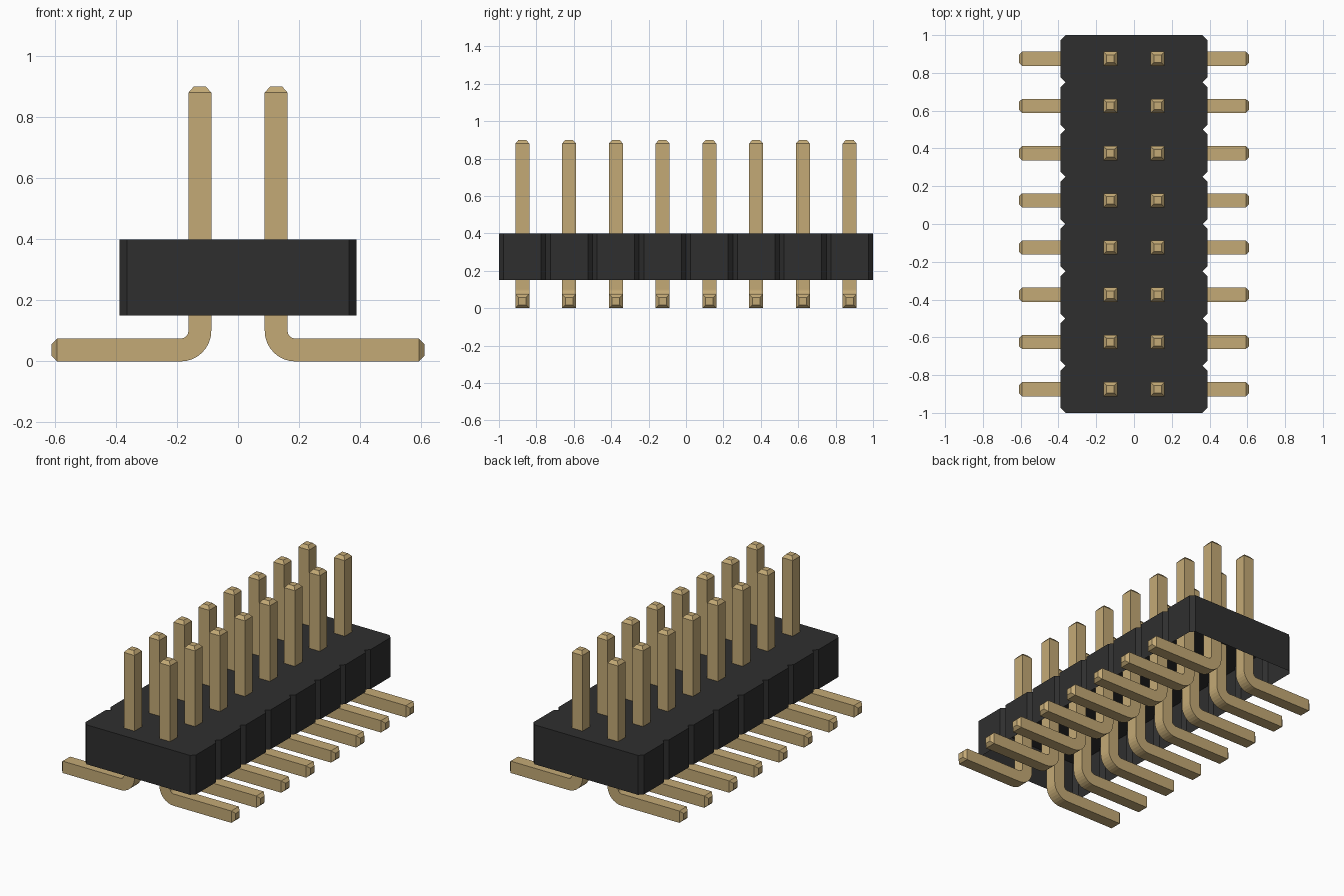
import bpy, bmesh, math

cube = bpy.data.objects.get("Cube")
if cube:
    bpy.data.objects.remove(cube, do_unlink=True)

PITCH, COUNT = 0.25, 8
HALF_X, HALF_Y = 0.388, 1.0
Z_LOW, Z_HIGH = 0.15, 0.4
CHAMFER = 0.025


def material(name, rgb):
    mat = bpy.data.materials.new(name)
    mat.use_nodes = True
    mat.diffuse_color = (*rgb, 1)
    mat.node_tree.nodes["Principled BSDF"].inputs["Base Color"].default_value = (*rgb, 1)
    return mat


def mesh_from(bm, name, mat):
    bmesh.ops.recalc_face_normals(bm, faces=bm.faces)
    mesh = bpy.data.meshes.new(name)
    bm.to_mesh(mesh)
    bm.free()
    mesh.materials.append(mat)
    return mesh


def add_object(name, mesh):
    obj = bpy.data.objects.new(name, mesh)
    bpy.context.collection.objects.link(obj)
    return obj


black = material("black plastic", (0.028, 0.028, 0.028))
gold = material("gold metal", (0.55, 0.40, 0.18))

# Housing: notched outline raised into a shell that is open underneath
side = []
for i in range(COUNT):
    y = -HALF_Y + i * PITCH
    side += [(HALF_X - CHAMFER, y), (HALF_X, y + CHAMFER), (HALF_X, y + PITCH - CHAMFER)]
side.append((HALF_X - CHAMFER, HALF_Y))
outline = side + [(-x, -y) for x, y in side]

bm = bmesh.new()
top = bm.faces.new([bm.verts.new((x, y, Z_HIGH)) for x, y in outline])
walls = bmesh.ops.extrude_edge_only(bm, edges=list(top.edges))
for v in walls["geom"]:
    if isinstance(v, bmesh.types.BMVert):
        v.co.z = Z_LOW
bmesh.ops.recalc_face_normals(bm, faces=bm.faces)
if top.normal.z < 0:
    bmesh.ops.reverse_faces(bm, faces=bm.faces)
mesh = bpy.data.meshes.new("housing")
bm.to_mesh(mesh)
bm.free()
mesh.materials.append(black)
add_object("housing", mesh)

# Pin: square section swept down, round the bend and out to the foot
HALF, TIP = 0.0375, 0.02
BEND, ROW_X = 0.0625, 0.125
path = [(ROW_X, 0.9, 180, TIP), (ROW_X, 0.88, 180, HALF)]  # x, z, angle, half width
for i in range(9):
    deg = 180 + 90 * i / 8
    a = math.radians(deg)
    path.append((ROW_X + BEND + BEND * math.cos(a), HALF + BEND + BEND * math.sin(a), deg, HALF))
path += [(0.592, HALF, 270, HALF), (0.61, HALF, 270, TIP)]

bm = bmesh.new()
rings = []
for x, z, deg, h in path:
    nx, nz = math.cos(math.radians(deg)), math.sin(math.radians(deg))
    rings.append([bm.verts.new((x + s * h * nx, t * h, z + s * h * nz))
                  for s, t in ((-1, -1), (1, -1), (1, 1), (-1, 1))])
for a, b in zip(rings, rings[1:]):
    for k in range(4):
        j = (k + 1) % 4
        bm.faces.new((a[k], a[j], b[j], b[k]))
bm.faces.new(rings[0])
bm.faces.new(rings[-1])
pin_mesh = mesh_from(bm, "pin", gold)

# Mirrored pin pairs along the housing
for i in range(COUNT):
    pair = add_object(f"pin_pair_{i + 1}", pin_mesh)
    pair.location.y = (i - (COUNT - 1) / 2) * PITCH
    mirror = pair.modifiers.new("mirror", "MIRROR")
    mirror.use_axis[0] = True
    mirror.use_mirror_merge = False
